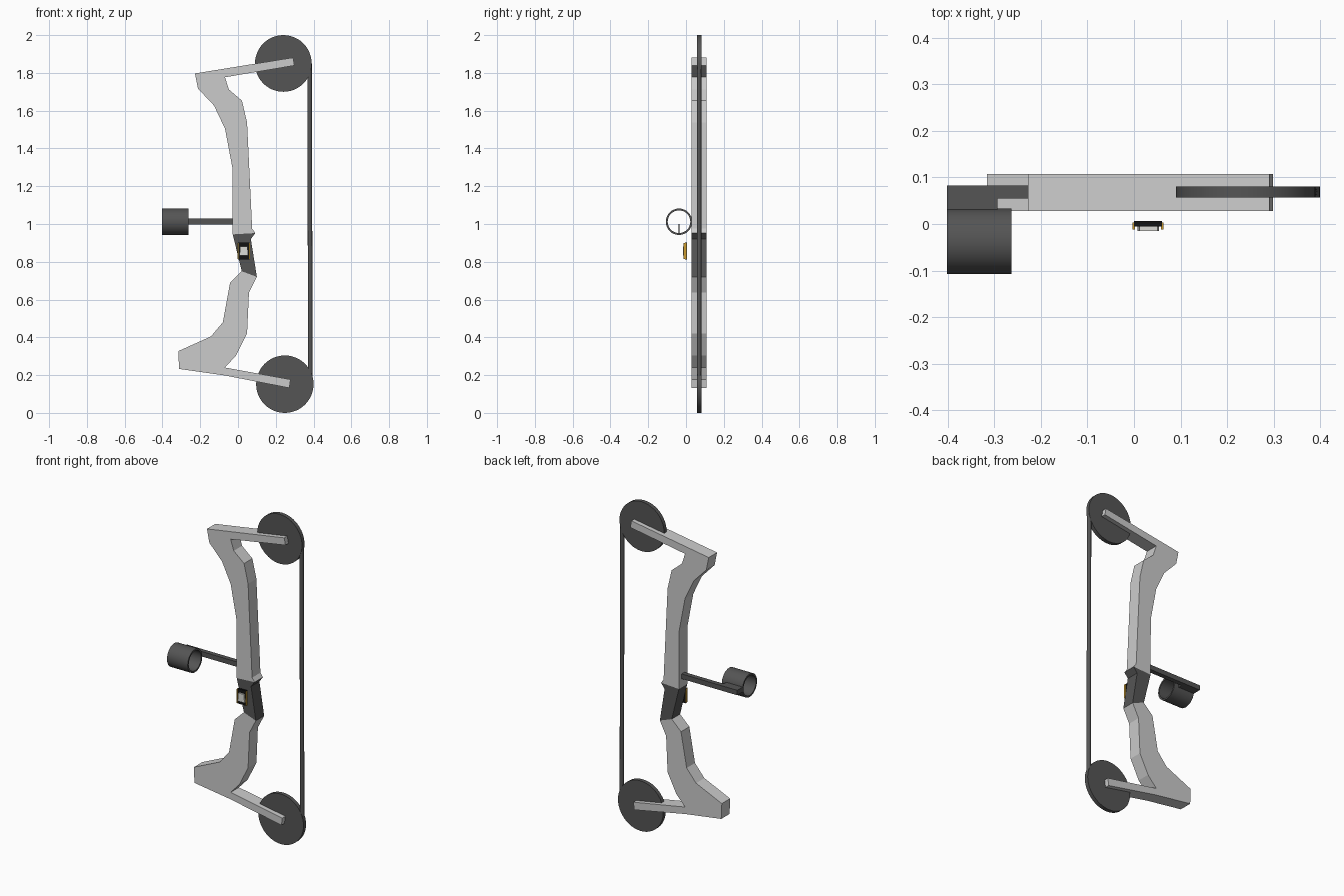
import bpy, bmesh, math
from mathutils import Vector

if "Cube" in bpy.data.objects:
    bpy.data.objects.remove(bpy.data.objects["Cube"])


def material(name, rgb):
    m = bpy.data.materials.new(name)
    m.diffuse_color = (*rgb, 1)
    m.use_nodes = True
    m.node_tree.nodes["Principled BSDF"].inputs["Base Color"].default_value = m.diffuse_color
    return m


LIGHT = material("light grey", (0.6, 0.6, 0.6))
DARK = material("dark grey", (0.09, 0.09, 0.09))
BLACK = material("black", (0.006, 0.006, 0.006))
GOLD = material("gold", (0.6, 0.33, 0.03))
WHITE = material("off white", (0.72, 0.72, 0.68))


def finish(name, bm, mat):
    bmesh.ops.recalc_face_normals(bm, faces=bm.faces)
    me = bpy.data.meshes.new(name)
    bm.to_mesh(me)
    bm.free()
    me.materials.append(mat)
    ob = bpy.data.objects.new(name, me)
    bpy.context.collection.objects.link(ob)
    return ob


def slab(name, outline, y0, y1, mat):
    """Extrude an x-z outline from y0 to y1."""
    bm = bmesh.new()
    face = bm.faces.new([bm.verts.new((x, y0, z)) for x, z in outline])
    ext = bmesh.ops.extrude_face_region(bm, geom=[face])
    bmesh.ops.translate(bm, vec=(0, y1 - y0, 0),
                        verts=[v for v in ext["geom"] if isinstance(v, bmesh.types.BMVert)])
    return finish(name, bm, mat)


def box(name, x0, x1, y0, y1, z0, z1, mat):
    return slab(name, [(x0, z0), (x1, z0), (x1, z1), (x0, z1)], y0, y1, mat)


def rod(name, a, b, r, sides, mat):
    """Smooth-sided cylinder between two points."""
    a, b = Vector(a), Vector(b)
    bm = bmesh.new()
    bmesh.ops.create_cone(bm, cap_ends=True, segments=sides, radius1=r, radius2=r,
                          depth=(b - a).length)
    bm.transform((b - a).to_track_quat('Z', 'Y').to_matrix().to_4x4())
    bmesh.ops.translate(bm, vec=(a + b) / 2, verts=bm.verts)
    for f in bm.faces:
        f.smooth = len(f.verts) == 4
    for e in bm.edges:
        e.smooth = all(len(f.verts) == 4 for f in e.link_faces)
    return finish(name, bm, mat)


# Riser and limbs, above and below the grip
slab("upper_limb", [
    (-.228, 1.797), (-.212, 1.717), (-.127, 1.627), (-.069, 1.505), (-.030, 1.30),
    (-.028, .945), (.092, .952), (.075, .975), (.048, 1.537), (.021, 1.653),
    (-.048, 1.712), (-.069, 1.777), (.299, 1.839), (.291, 1.881)], .028, .108, LIGHT)
slab("lower_limb", [
    (.02, .75), (-.042, .69), (-.08, .48), (-.143, .405), (-.316, .327), (-.312, .233),
    (-.069, .198), (.272, .132), (.278, .177), (-.069, .24), (-.01, .304),
    (.048, .42), (.058, .638), (.10, .72)], .028, .108, LIGHT)
slab("grip", [(-.028, .945), (.092, .952), (.068, .92), (.10, .72), (.02, .75)],
     .028, .108, DARK)

# Cam wheels and bowstring
rod("upper_cam", (.24, .057, 1.85), (.24, .081, 1.85), .150, 48, DARK)
rod("lower_cam", (.248, .057, .152), (.248, .081, .152), .152, 48, DARK)
rod("bowstring", (.383, .069, .15), (.379, .069, 1.85), .012, 12, DARK)

# Sight arm with its mounting block
box("sight_arm", -.402, -.02, .055, .083, .998, 1.028, DARK)
box("sight_block", -.402, -.293, .028, .056, .998, 1.028, DARK)

# Open sight tube lying along x
SEG, CY, CZ = 32, -.037, 1.012
bm = bmesh.new()
rings = [[bm.verts.new((x, CY + r * math.cos(2 * math.pi * i / SEG),
                        CZ + r * math.sin(2 * math.pi * i / SEG))) for i in range(SEG)]
         for x, r in ((-.402, .07), (-.263, .07), (-.263, .06), (-.402, .06))]
for k in range(4):
    p, q = rings[k], rings[(k + 1) % 4]
    for i in range(SEG):
        j = (i + 1) % SEG
        bm.faces.new((p[i], p[j], q[j], q[i])).smooth = k in (0, 2)
for e in bm.edges:
    e.smooth = all(f.smooth for f in e.link_faces)
finish("sight_tube", bm, DARK)
box("sight_pin", -.336, -.328, -.041, -.034, .947, 1.0, BLACK)

# Small arrow rest beside the grip: backing, gold side rails, pale front pad
box("rest_backing", .0, .06, -.005, .006, .812, .902, BLACK)
for side, x in (("left", -.003), ("right", .058)):
    box("rest_rail_" + side, x, x + .005, -.012, .003, .815, .90, GOLD)
slab("rest_pad", [(.008, .832), (.054, .832), (.050, .882), (.012, .882)],
     -.015, -.005, WHITE)
